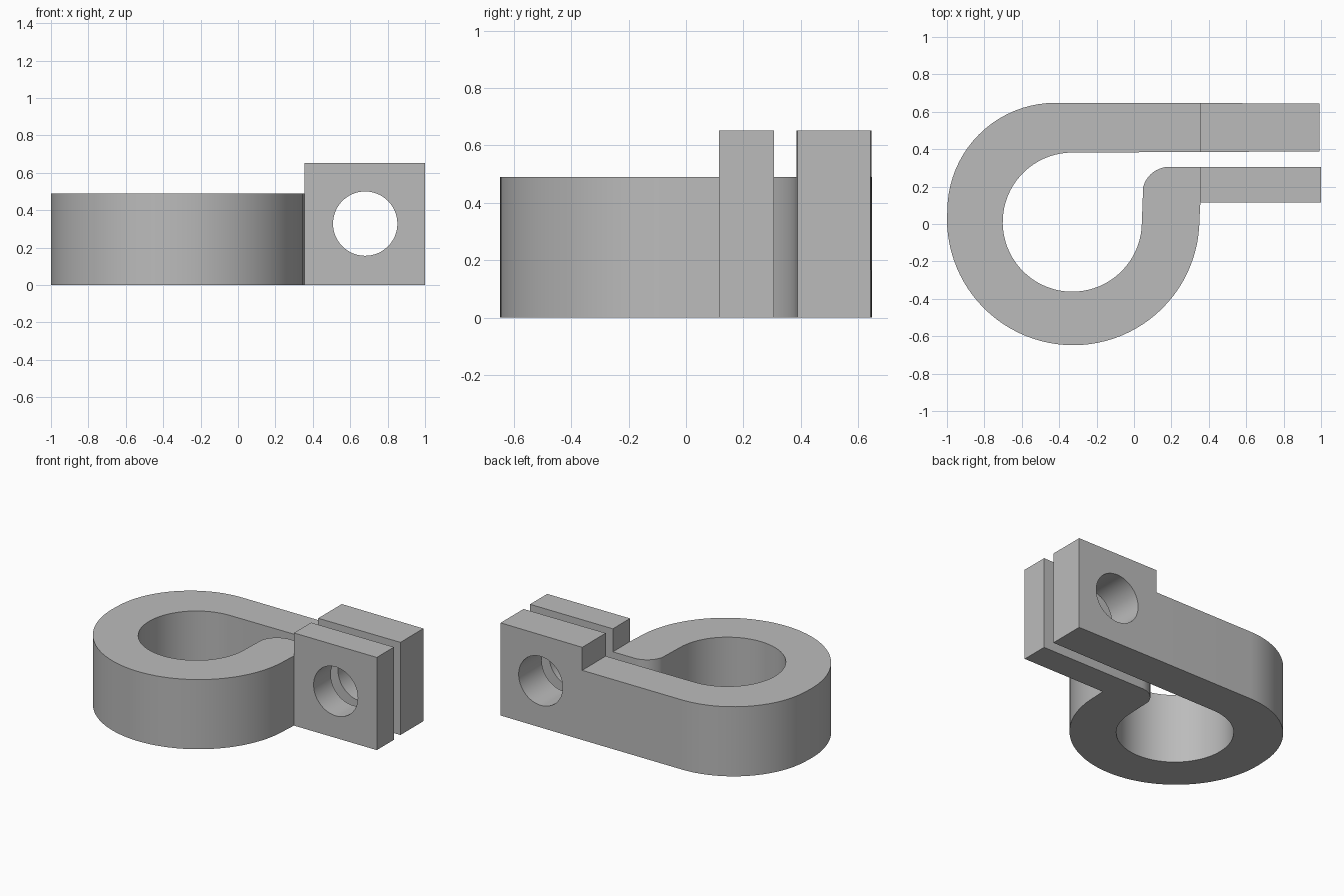
import bpy
import bmesh
from math import radians, cos, sin
from mathutils import Matrix

cube = bpy.data.objects.get("Cube")
if cube:
    bpy.data.objects.remove(cube)

BODY_H, LUG_H, LUG_X = 0.49, 0.652, 0.355


def arc(cx, cy, r, start, end, steps):
    """Points along a circular arc, angles in degrees."""
    angles = [radians(start + (end - start) * i / steps) for i in range(steps + 1)]
    return [(cx + r * cos(a), cy + r * sin(a)) for a in angles]


def make_object(name, bm):
    mesh = bpy.data.meshes.new(name)
    bmesh.ops.recalc_face_normals(bm, faces=bm.faces)
    bm.to_mesh(mesh)
    bm.free()
    obj = bpy.data.objects.new(name, mesh)
    bpy.context.collection.objects.link(obj)
    return obj


# Clamp outline: outer loop from the back lug round to the front lug
outline = [(0.993, 0.643), (LUG_X, 0.647)]
outline += arc(-0.42, 0.07, 0.578, 90, 180, 20)
outline += arc(-0.325, 0.027, 0.675, 180, 360, 48)
outline += [(LUG_X, 0.115), (1.0, 0.115), (1.0, 0.306)]
# Inner loop: gap, rounded lip, bore, then back along the straight arm
outline += arc(0.19, 0.16, 0.146, 90, 165, 10)
outline += arc(-0.33, 0.01, 0.372, 0, -270, 56)
outline += [(0.993, 0.388)]

bm = bmesh.new()
face = bm.faces.new([bm.verts.new((x, y, 0)) for x, y in outline])
top = bmesh.ops.extrude_face_region(bm, geom=[face])["geom"]
bmesh.ops.translate(bm, vec=(0, 0, LUG_H),
                    verts=[v for v in top if isinstance(v, bmesh.types.BMVert)])
clamp = make_object("clamp_body", bm)

# Cutter that lowers the ring below the lugs
bm = bmesh.new()
bmesh.ops.create_cube(bm, size=2, matrix=Matrix.Translation((LUG_X - 1, 0, BODY_H + 1)))
step_cutter = make_object("step_cutter", bm)

# Cutter for the bolt hole through both lugs
bm = bmesh.new()
bmesh.ops.create_cone(bm, cap_ends=True, segments=64, radius1=0.172, radius2=0.172, depth=2,
                      matrix=Matrix.Translation((0.68, 0, 0.328)) @ Matrix.Rotation(radians(90), 4, "X"))
hole_cutter = make_object("bolt_hole_cutter", bm)

bpy.ops.object.select_all(action="DESELECT")
bpy.context.view_layer.objects.active = clamp
clamp.select_set(True)
for cutter in (step_cutter, hole_cutter):
    mod = clamp.modifiers.new(cutter.name, "BOOLEAN")
    mod.operation = "DIFFERENCE"
    mod.solver = "EXACT"
    mod.object = cutter
    bpy.ops.object.modifier_apply(modifier=mod.name)
    bpy.data.objects.remove(cutter)

# Plain grey metal
grey = bpy.data.materials.new("grey_metal")
grey.use_nodes = True
colour = (0.5, 0.5, 0.5, 1)
grey.diffuse_color = colour
grey.node_tree.nodes["Principled BSDF"].inputs["Base Color"].default_value = colour
clamp.data.materials.clear()
clamp.data.materials.append(grey)

bpy.ops.object.shade_smooth_by_angle(angle=radians(30))
